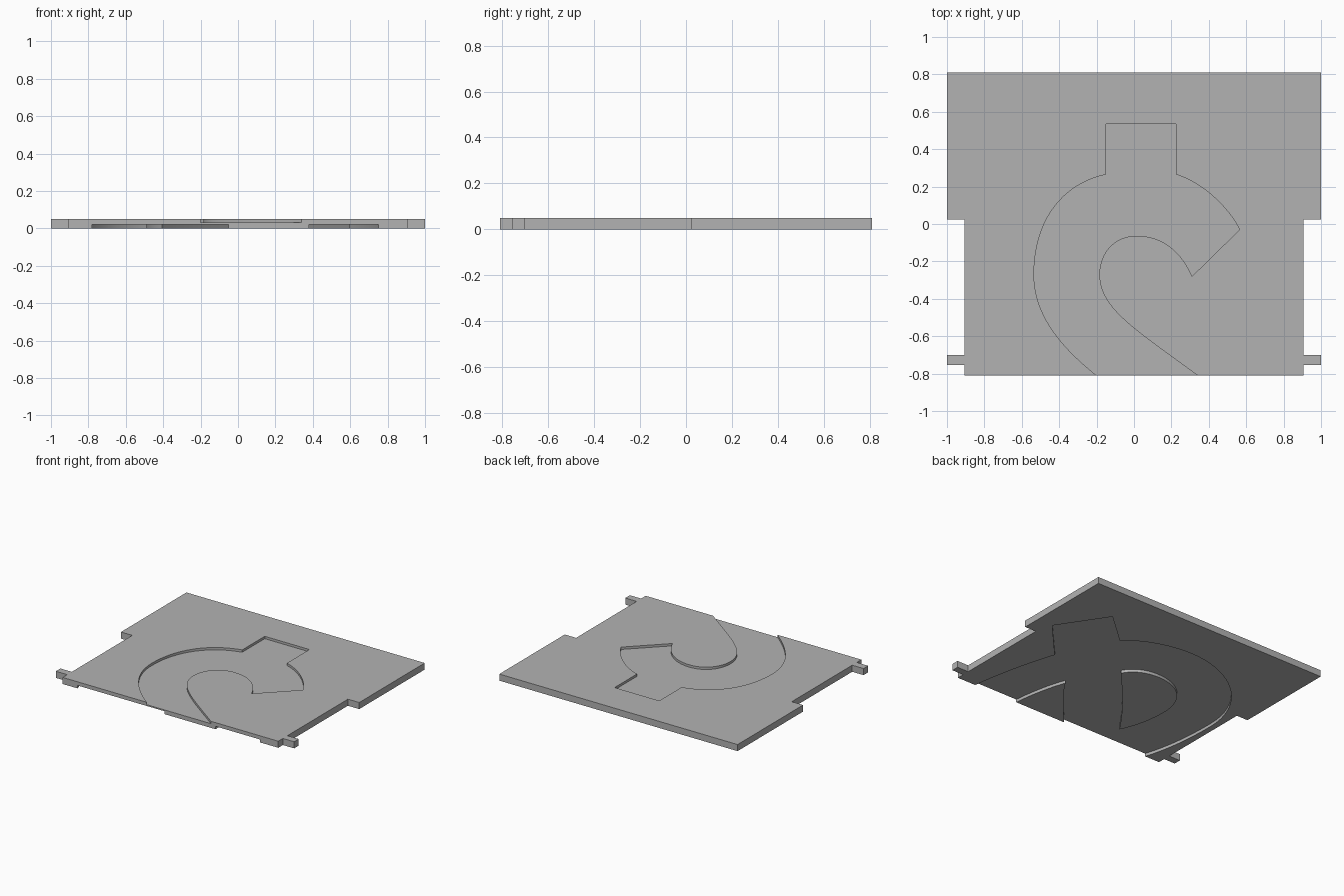
import bpy
import bmesh
from mathutils import Vector
from mathutils.geometry import interpolate_bezier

THICKNESS = 0.05
LOWER_DEPTH = 0.022
UPPER_FLOOR = 0.032
CURVE_STEPS = 20

default_cube = bpy.data.objects.get("Cube")
if default_cube:
    bpy.data.objects.remove(default_cube, do_unlink=True)


def make_material(name, color):
    material = bpy.data.materials.new(name)
    material.use_nodes = True
    material.diffuse_color = color
    shader = material.node_tree.nodes["Principled BSDF"]
    shader.inputs["Base Color"].default_value = color
    shader.inputs["Roughness"].default_value = 0.6
    return material


def corner(x, y):
    """A straight step of an outline."""
    return [Vector((x, y, 0))]


def bend(first_handle, second_handle, end):
    """A curved step of an outline, starting where the last step ended."""
    return [Vector((*point, 0)) for point in (first_handle, second_handle, end)]


def trace(steps):
    """Turn corner and bend steps into one list of outline points."""
    outline = []
    for step in steps:
        if len(step) == 1:
            outline += step
        else:
            curve = interpolate_bezier(outline[-1], *step, CURVE_STEPS)
            outline += curve[1:]
    if (outline[0] - outline[-1]).length < 0.001:
        outline.pop()
    return outline


def make_prism(name, outline, bottom, top, material):
    """Extrude a flat outline upward from bottom to top."""
    bm = bmesh.new()
    verts = [bm.verts.new((p.x, p.y, bottom)) for p in outline]
    base = bm.faces.new(verts)
    extruded = bmesh.ops.extrude_face_region(bm, geom=[base])["geom"]
    moved = [item for item in extruded if isinstance(item, bmesh.types.BMVert)]
    bmesh.ops.translate(bm, verts=moved, vec=(0, 0, top - bottom))
    bmesh.ops.recalc_face_normals(bm, faces=bm.faces)
    mesh = bpy.data.meshes.new(name)
    bm.to_mesh(mesh)
    bm.free()
    mesh.materials.append(material)
    prism = bpy.data.objects.new(name, mesh)
    bpy.context.collection.objects.link(prism)
    return prism


def combine(target, helper, operation):
    """Apply a boolean to the target, then discard the helper."""
    helper.hide_render = True
    modifier = target.modifiers.new(helper.name, "BOOLEAN")
    modifier.object = helper
    modifier.operation = operation
    modifier.solver = "EXACT"
    bpy.ops.object.select_all(action="DESELECT")
    bpy.context.view_layer.objects.active = target
    target.select_set(True)
    bpy.ops.object.modifier_apply(modifier=modifier.name)
    bpy.data.objects.remove(helper, do_unlink=True)


grey = make_material("plain grey", (0.45, 0.45, 0.45, 1))

# Plate with wide rear shoulders and a small tab on each side
right_half = trace([
    corner(0.905, -0.81), corner(0.905, -0.755), corner(1, -0.755),
    corner(1, -0.7), corner(0.905, -0.7), corner(0.905, 0.025),
    corner(1, 0.025), corner(1, 0.81),
])
left_half = [Vector((-p.x, p.y, 0)) for p in reversed(right_half)]
plate = make_prism("track_plate", right_half + left_half, 0, THICKNESS, grey)

# Hooked channel in the upper face, open at the front
upper_channel = trace([
    corner(-0.09, -0.9), corner(-0.2, -0.81),
    bend((-0.4, -0.65), (-0.535, -0.48), (-0.535, -0.27)),
    bend((-0.535, 0), (-0.4, 0.21), (-0.15, 0.265)),
    corner(-0.15, 0.535), corner(0.225, 0.535), corner(0.225, 0.265),
    bend((0.38, 0.215), (0.51, 0.08), (0.565, -0.03)),
    corner(0.31, -0.28),
    bend((0.26, -0.16), (0.16, -0.063), (0.015, -0.063)),
    bend((-0.11, -0.063), (-0.185, -0.16), (-0.185, -0.27)),
    bend((-0.185, -0.45), (0, -0.56), (0.34, -0.81)),
    corner(0.46, -0.9),
])
cutter = make_prism("upper_channel_cutter", upper_channel, UPPER_FLOOR, 0.1, grey)
combine(plate, cutter, "DIFFERENCE")

# Branching channel in the lower face, with two front openings
lower_channel = trace([
    corner(0.77, -0.9), corner(0.75, -0.81),
    bend((0.72, -0.6), (0.67, -0.36), (0.595, -0.14)),
    corner(0.87, 0.16), corner(0.63, 0.52), corner(0.38, 0.3),
    bend((0.25, 0.42), (0.06, 0.48), (-0.12, 0.48)),
    bend((-0.5, 0.48), (-0.86, 0.17), (-0.86, -0.2)),
    bend((-0.86, -0.42), (-0.84, -0.62), (-0.78, -0.81)),
    corner(-0.76, -0.9), corner(-0.12, -0.9), corner(-0.05, -0.81),
    bend((0.08, -0.66), (0.2, -0.53), (0.29, -0.39)),
    bend((0.335, -0.51), (0.365, -0.66), (0.38, -0.81)),
    corner(0.4, -0.9),
])
cutter = make_prism("lower_channel_cutter", lower_channel, -0.1, LOWER_DEPTH, grey)
combine(plate, cutter, "DIFFERENCE")

# Island left standing between the branches of the lower channel
island_outline = trace([
    corner(-0.405, -0.64),
    bend((-0.26, -0.42), (-0.08, -0.22), (0.085, -0.04)),
    bend((0.04, 0.045), (-0.05, 0.085), (-0.15, 0.085)),
    bend((-0.36, 0.085), (-0.49, -0.07), (-0.49, -0.25)),
    bend((-0.49, -0.4), (-0.46, -0.53), (-0.405, -0.64)),
])
island = make_prism("lower_island", island_outline, 0, 0.027, grey)
combine(plate, island, "UNION")

# Smooth channel walls with sharp rims
bpy.ops.object.shade_smooth_by_angle(angle=0.5)
